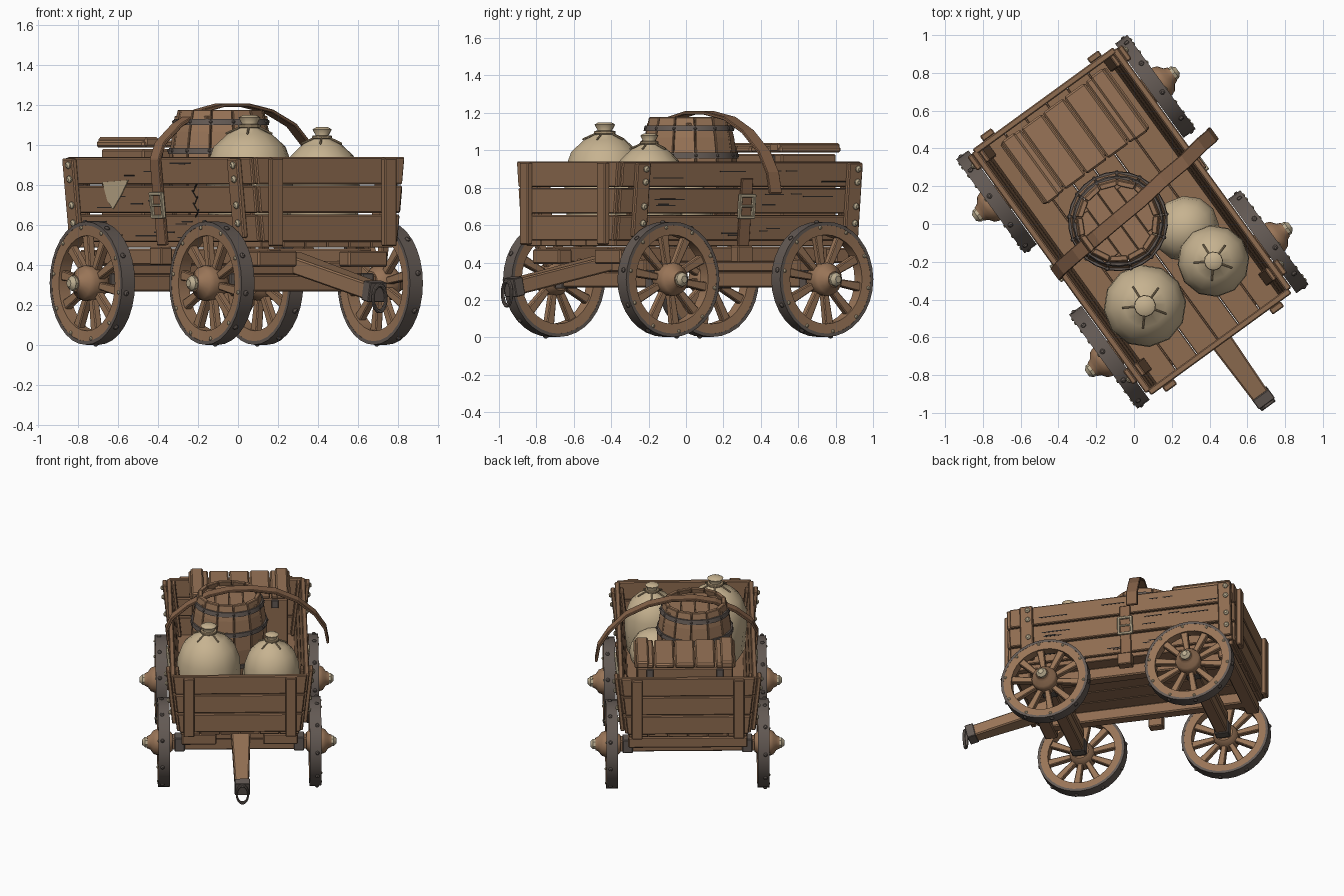
import bpy, bmesh, math, random
from math import pi, sin, cos, radians
from mathutils import Matrix, Vector

if "Cube" in bpy.data.objects:
    bpy.data.objects.remove(bpy.data.objects["Cube"])
random.seed(4)
TURN = Matrix.Rotation(radians(36), 4, 'Z')  # the cart stands turned on the ground
TILT = 0.107                                 # outward lean of the side walls


def material(name, r, g, b):
    m = bpy.data.materials.new(name)
    m.use_nodes = True
    m.diffuse_color = (r, g, b, 1)
    m.node_tree.nodes["Principled BSDF"].inputs["Base Color"].default_value = (r, g, b, 1)
    return m


WOOD = material("brown wood", .275, .15, .081)
LIGHT = material("light wood", .315, .175, .095)
LEATHER = material("brown leather", .25, .13, .07)
IRON = material("dark iron", .125, .101, .088)
BOLT = material("pale metal", .5, .42, .28)
CLOTH = material("sack cloth", .57, .45, .28)
ROPE = material("rope", .42, .31, .18)
CRACK = material("crack dark", .03, .025, .022)


def finish(bm, name, mat, bevel=0.0, smooth=0):
    bmesh.ops.recalc_face_normals(bm, faces=bm.faces)
    me = bpy.data.meshes.new(name)
    bm.to_mesh(me)
    bm.free()
    me.materials.append(mat)
    if smooth:
        me.shade_smooth()
        me.set_sharp_from_angle(angle=radians(smooth))
    ob = bpy.data.objects.new(name, me)
    bpy.context.scene.collection.objects.link(ob)
    ob.matrix_world = TURN
    if bevel:
        mod = ob.modifiers.new("bevel", 'BEVEL')
        mod.width, mod.segments = bevel, 1
    return ob


def box(bm, size, loc, rot=Matrix()):
    m = Matrix.Translation(loc) @ rot @ Matrix.Diagonal((*size, 1))
    return bmesh.ops.create_cube(bm, size=1, matrix=m)["verts"]


def lathe(bm, prof, segs, m=Matrix(), a0=0.0, a1=2 * pi, closed=False):
    """Turn (radius, height) points round the z axis of m."""
    full = abs(a1 - a0 - 2 * pi) < 1e-6
    rings = []
    for i in range(segs if full else segs + 1):
        a = a0 + (a1 - a0) * i / segs
        rings.append([bm.verts.new(m @ Vector((r * cos(a), r * sin(a), z))) for r, z in prof])
    n = len(prof)
    for i in range(segs):
        p, q = rings[i], rings[(i + 1) % len(rings)]
        for j in range(n if closed else n - 1):
            k = (j + 1) % n
            bm.faces.new((p[j], p[k], q[k], q[j]))
    if not full:
        bm.faces.new(rings[0])
        bm.faces.new(rings[-1])
    elif not closed:
        bm.faces.new([r[0] for r in rings])
        bm.faces.new([r[-1] for r in rings])


def stud(bm, loc, direction, r=.014):
    m = Matrix.Translation(loc) @ Vector(direction).to_track_quat('Z', 'Y').to_matrix().to_4x4()
    lathe(bm, [(r, -.004), (r, r * .4), (r * .5, r * .9)], 8, m)


def ribbon(bm, pts, width, thick):
    """Flat strap along points, its width running front to back."""
    pts = [Vector(p) for p in pts]
    rings = []
    for i, p in enumerate(pts):
        t = (pts[min(i + 1, len(pts) - 1)] - pts[max(i - 1, 0)]).normalized()
        n = t.cross(Vector((0, 1, 0))).normalized() * thick / 2
        w = Vector((0, width / 2, 0))
        rings.append([bm.verts.new(c) for c in (p + n + w, p + n - w, p - n - w, p - n + w)])
    for p, q in zip(rings, rings[1:]):
        for j in range(4):
            bm.faces.new((p[j], p[(j + 1) % 4], q[(j + 1) % 4], q[j]))
    bm.faces.new(rings[0])
    bm.faces.new(rings[-1])


def side_point(s, y, z, off=0.0):
    return (s * (.415 + TILT * (z - .52) + off), y, z)


def side_box(bm, s, y, z, length, height, thick, off=0.0, roll=0.0):
    rot = Matrix.Rotation(s * TILT, 4, 'Y') @ Matrix.Rotation(roll, 4, 'X')
    return box(bm, (thick, length, height), side_point(s, y, z, off), rot)


# Wagon box: planks, floor and posts
ROWS = (.585, .73, .872)
for s, side in ((1, "left"), (-1, "right")):
    planks, posts, bolts = bmesh.new(), bmesh.new(), bmesh.new()
    for z in ROWS:
        side_box(planks, s, .025 + random.uniform(-.01, .01), z, 1.57, .135, .035)
    for y in (-.64, .76):
        side_box(posts, s, y, .735, .09, .4, .03, .032)
        side_box(posts, s, y, .735, .08, .4, .025, -.03)
        for z in (.61, .70, .83, .90):
            stud(bolts, side_point(s, y + .012 * s, z, .047), (s, 0, -TILT), .018)
    finish(planks, side + "_wall_planks", WOOD, .006)
    finish(posts, side + "_wall_posts", WOOD, .006)
    finish(bolts, side + "_wall_bolts", BOLT, smooth=40)

for y, out, end in ((-.77, -1, "front"), (.805, 1, "back")):
    bm = bmesh.new()
    for z in ROWS:
        for v in box(bm, (1, .035, .136), (0, y, z)):
            v.co.x = math.copysign(side_point(1, 0, v.co.z)[0], v.co.x)
    for x in (-.35, .35):
        box(bm, (.075, .035, .44), (x, y + out * .033, .715))
    finish(bm, end + "_wall", WOOD, .006)

bm = bmesh.new()
for i in range(6):
    box(bm, (.133, 1.56, .035), (-.34 + i * .136, .02, .505))
finish(bm, "floor_boards", WOOD, .004)

# Undercarriage
bm = bmesh.new()
for x in (-.28, .28):
    box(bm, (.08, 1.46, .085), (x, .03, .442))
    box(bm, (.24, .09, .08), (math.copysign(.28, x), -.68, .432))
box(bm, (.82, .09, .08), (0, .74, .437))
finish(bm, "chassis_beams", WOOD, .008)
bm, plates = bmesh.new(), bmesh.new()
for y in (-.494, .523):
    box(bm, (1.02, .085, .085), (0, y, .31))
    box(bm, (.75, .1, .07), (0, y, .385))
    for x in (-.41, .41):
        box(plates, (.07, .1, .1), (x, y, .31))
finish(bm, "axles", WOOD, .008)
finish(plates, "axle_bands", IRON, .005)

# Tongue, iron cap and ring
bm = bmesh.new()
slope = Matrix.Rotation(math.atan2(.15, .7), 4, 'X')
for v in box(bm, (.14, .74, .085), (.01, -.79, .345), slope):
    if v.co.y < -.8:
        v.co.x *= .68
finish(bm, "tongue", LIGHT, .008)
bm = bmesh.new()
box(bm, (.105, .06, .1), (.01, -1.145, .27), slope)
ring = Matrix.Translation((.01, -1.19, .235)) @ Matrix.Rotation(pi / 2, 4, 'X') @ Matrix.Diagonal((.75, 1.25, 1, 1))
lathe(bm, [(.045, -.01), (.061, -.01), (.061, .01), (.045, .01)], 16, ring, closed=True)
finish(bm, "tongue_cap_and_ring", IRON, .004)

# Wheels
for y, end in ((-.494, "front"), (.523, "back")):
    for s, side in ((1, "left"), (-1, "right")):
        name = end + "_" + side + "_wheel"
        m = Matrix.Translation((s * .52, y, .31)) @ Matrix.Rotation(s * pi / 2, 4, 'Y')
        bm = bmesh.new()
        lathe(bm, [(.29, -.04), (.308, -.04), (.308, .04), (.29, .04)], 32, m, closed=True)
        finish(bm, name + "_tyre", IRON, smooth=30)
        bm = bmesh.new()
        lathe(bm, [(.238, -.034), (.293, -.039), (.293, .039), (.238, .034)], 32, m, closed=True)
        finish(bm, name + "_rim", LIGHT, smooth=30)
        bm, studs, nails = bmesh.new(), bmesh.new(), bmesh.new()
        for i in range(10):
            turn = m @ Matrix.Rotation(2 * pi * i / 10 + .15, 4, 'Z')
            for v in box(bm, (.19, .046, .04), (.155, 0, 0)):
                v.co.y *= .75 if v.co.x < .1 else 1.1
                v.co = turn @ v.co
            d = turn.to_3x3() @ Vector((1, 0, 0))
            stud(studs, turn @ Vector((.28, 0, .037)), (s, 0, 0), .01)
            stud(nails, turn @ Vector((.306, 0, .012)), d, .014)
        stud(studs, m @ Vector((0, 0, .112)), (s, 0, 0), .038)
        finish(bm, name + "_spokes", LIGHT, .005)
        finish(studs, name + "_studs", BOLT, smooth=40)
        finish(nails, name + "_tyre_nails", IRON, smooth=40)
        bm = bmesh.new()
        lathe(bm, [(.06, -.06), (.085, -.03), (.09, .045), (.08, .07), (.052, .09), (.042, .112)], 16, m)
        finish(bm, name + "_hub", LIGHT, smooth=40)

# Barrel of separate staves with hoops
BX, BY = -.06, .062
base = Matrix.Translation((BX, BY, .852))
STAVES = 13


def barrel_radius(z):
    return .264 - .047 * (z / .325) ** 2


heights = [-.325 + .65 * i / 6 for i in range(7)]
prof = [(barrel_radius(z), z) for z in heights] + [(barrel_radius(z) - .03, z) for z in reversed(heights)]
bm = bmesh.new()
step = 2 * pi / STAVES
for i in range(STAVES):
    lathe(bm, prof, 1, base, (i + .02) * step, (i + .98) * step, True)
finish(bm, "barrel_staves", LIGHT, .004)
bm = bmesh.new()
for i in range(4):
    x = (i - 1.5) * .095
    box(bm, (.092, 2 * math.sqrt(.2 ** 2 - x * x), .02), (BX + x, BY, 1.135))
lathe(bm, [(.2, -.3), (.2, .265)], 16, base)
finish(bm, "barrel_lid", LIGHT, .003)
hoops, studs = bmesh.new(), bmesh.new()
for z in (-.265, -.12, .12, .265):
    lathe(hoops, [(barrel_radius(h) + o, h) for h, o in
                  ((z - .015, -.01), (z - .015, .006), (z + .015, .006), (z + .015, -.01))], 26, base, closed=True)
    for i in range(STAVES):
        d = Vector((cos(i * step), sin(i * step), 0))
        stud(studs, base @ (d * (barrel_radius(z) + .004) + Vector((0, 0, z))), d, .009)
finish(hoops, "barrel_hoops", IRON, smooth=30)
finish(studs, "barrel_rivets", IRON)

# Chest with a flat boarded lid, raised bands and hinges
bm = bmesh.new()
box(bm, (.66, .36, .45), (.02, .56, .755))
finish(bm, "chest_body", WOOD, .008)
bm = bmesh.new()
for i in range(5):
    box(bm, (.135, .4, .035), (-.26 + i * .14, .56, 1.005))
for x in (-.27, .31):
    box(bm, (.085, .41, .05), (x, .56, 1.015))
finish(bm, "chest_lid", LIGHT, .01)
bm = bmesh.new()
for x in (-.22, .26):
    for y in (.375, .745):
        box(bm, (.05, .02, .06), (x, y, .945))
finish(bm, "chest_hinges", IRON, .004)

# Sacks, tied at the neck, and one lying low
for name, x, y, r, top in (("large_sack", -.208, -.385, .215, 1.15), ("small_sack", .225, -.406, .187, 1.09)):
    m = Matrix.Translation((x, y, .52))
    h = top - .52
    bm = bmesh.new()
    shape = ((.7, 0), (.93, .12), (1.02, .4), (1, .6), (.84, .75), (.52, .85), (.2, .9), (.17, .925), (.26, .98), (.16, 1))
    lathe(bm, [(r * a, h * b) for a, b in shape], 12, m)
    finish(bm, name, CLOTH, smooth=50)
    bm = bmesh.new()
    lathe(bm, [(r * .18, h * .895), (r * .27, h * .9), (r * .27, h * .925), (r * .18, h * .93)], 12, m, closed=True)
    for a in (.3, 1.5, 2.6, 4.0, 5.3):
        ray = m @ Matrix.Rotation(a, 4, 'Z')
        box(bm, (r * .36, .01, .01), ray @ Vector((r * .4, 0, h * .878)),
            Matrix.Rotation(a, 4, 'Z') @ Matrix.Rotation(.42, 4, 'Y'))
    finish(bm, name + "_tie", ROPE, .003)
bm = bmesh.new()
bmesh.ops.create_uvsphere(bm, u_segments=12, v_segments=8, radius=1,
                          matrix=Matrix.Translation((.207, -.18, .68)) @ Matrix.Diagonal((.18, .17, .17, 1)))
finish(bm, "lying_sack", CLOTH, smooth=50)

# Strap over the load, with side tails and buckles
bm = bmesh.new()
ribbon(bm, [side_point(-1, .03, .5, .03), side_point(-1, .03, .93, .03), (-.45, .04, 1.01), (-.34, .05, 1.1),
            (-.2, .06, 1.17), (-.06, .07, 1.2), (.1, .08, 1.2), (.26, .1, 1.17), (.41, .11, 1.1),
            (.53, .13, .99), (.6, .135, .88), (.62, .14, .77)], .08, .018)
ribbon(bm, [side_point(1, .055, .48, .03), side_point(1, .055, .85, .03)], .075, .016)
finish(bm, "load_strap", LEATHER, .004)
bm = bmesh.new()
for s, y in ((-1, .03), (1, .055)):
    for d in (-1, 1):
        side_box(bm, s, y + d * .045, .7, .017, .13, .02, .043)
        side_box(bm, s, y, .7 + d * .058, .1, .017, .02, .043)
    side_box(bm, s, y, .7, .09, .012, .012, .045)
finish(bm, "strap_buckles", BOLT, .003)
bm = bmesh.new()
for s in (-1, 1):
    box(bm, (.07, .1, .09), (s * .44, .05, .445))
finish(bm, "strap_blocks", WOOD, .006)

# Torn cloth patch and cracks in the side planks
bm = bmesh.new()
outline = ((.29, .825), (.51, .815), (.48, .72), (.44, .68), (.36, .75))
bm.faces.new([bm.verts.new(side_point(-1, y, z, .022)) for y, z in outline])
finish(bm, "cloth_patch", CLOTH).modifiers.new("thickness", 'SOLIDIFY').thickness = .006
bm = bmesh.new()
for s in (-1, 1):
    for i in range(18):
        y, z = random.uniform(-.5, .66), random.choice(ROWS) + random.uniform(-.05, .05)
        side_box(bm, s, y, z, random.uniform(.05, .2), .006, .006, .017)
for i in range(5):
    side_box(bm, -1, -.27 + .012 * (i % 2), .66 + i * .032, .006, .05, .006, .017, (-1) ** i * .7)
finish(bm, "plank_cracks", CRACK)
